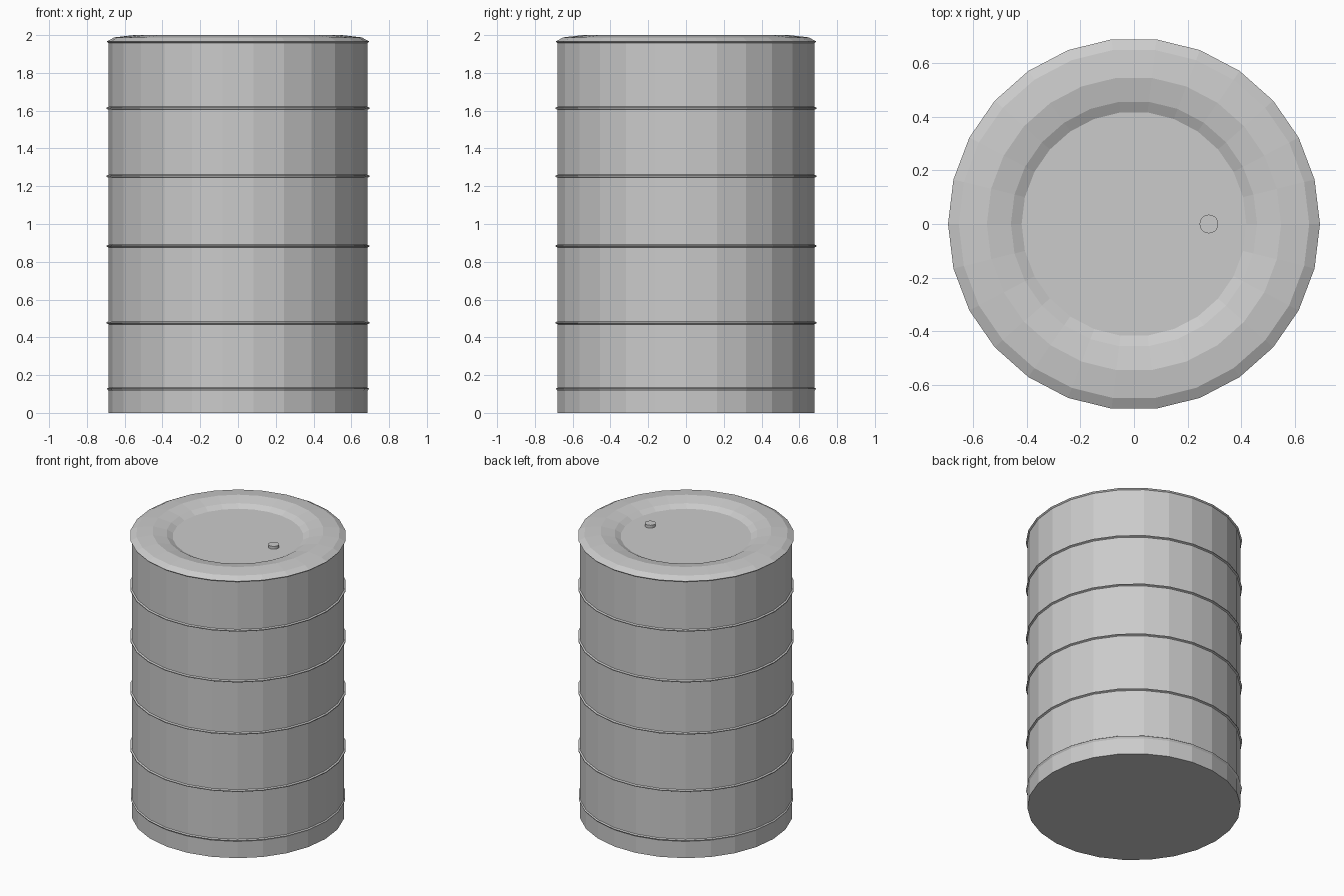
import bpy, bmesh
from math import cos, sin, pi

if "Cube" in bpy.data.objects:
    bpy.data.objects.remove(bpy.data.objects["Cube"])


def lathe(name, profile, sides, center=(0, 0)):
    """Revolve (radius, z) points into a closed flat-shaded solid."""
    bm = bmesh.new()
    rings = [[bm.verts.new((center[0] + r * cos(2 * pi * i / sides),
                            center[1] + r * sin(2 * pi * i / sides), z))
              for i in range(sides)] for r, z in profile]
    for a, b in zip(rings, rings[1:]):
        for i in range(sides):
            j = (i + 1) % sides
            bm.faces.new((a[i], a[j], b[j], b[i]))
    bm.faces.new(rings[0][::-1])
    bm.faces.new(rings[-1])
    mesh = bpy.data.meshes.new(name)
    bm.to_mesh(mesh)
    bm.free()
    obj = bpy.data.objects.new(name, mesh)
    bpy.context.collection.objects.link(obj)
    return obj


SIDES = 26
BODY = 0.685
RIDGE = 0.695

# Drum wall with raised hoops
profile = [(BODY, 0), (BODY, 0.115), (RIDGE - 0.002, 0.128), (BODY, 0.134)]
for z in (0.477, 0.883, 1.253, 1.613):
    profile += [(BODY, z - 0.008), (RIDGE, z - 0.003),
                (RIDGE, z + 0.003), (BODY, z + 0.008)]

# Rolled rim sloping down to the recessed lid
profile += [(BODY, 1.958), (RIDGE, 1.966), (0.655, 1.988), (0.55, 2.0),
            (0.46, 1.982), (0.42, 1.961)]
lathe("drum_body", profile, SIDES)

# Small filler cap on the lid
lathe("filler_cap", [(0.035, 1.95), (0.035, 1.981)], 20, (0.28, 0))
